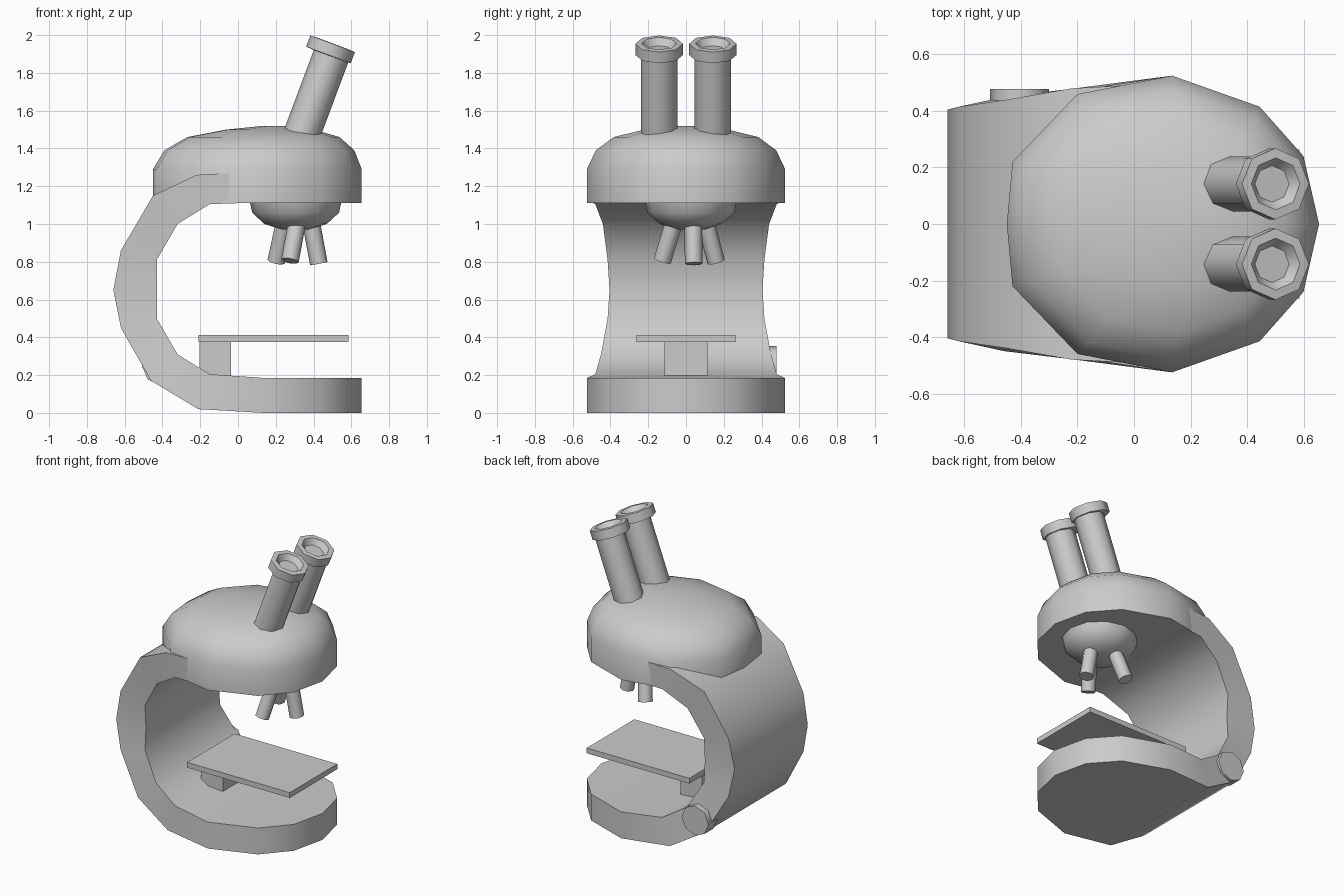
import bpy, bmesh, math
from mathutils import Vector

if "Cube" in bpy.data.objects:
    bpy.data.objects.remove(bpy.data.objects["Cube"])


def loft(name, rings, angle=50):
    """Skin a list of closed rings with equal point counts and cap both ends."""
    bm = bmesh.new()
    loops = [[bm.verts.new(p) for p in ring] for ring in rings]
    n = len(loops[0])
    for a, b in zip(loops, loops[1:]):
        for i in range(n):
            j = (i + 1) % n
            bm.faces.new((a[i], a[j], b[j], b[i]))
    bm.faces.new(loops[0][::-1])
    bm.faces.new(loops[-1])
    bmesh.ops.remove_doubles(bm, verts=bm.verts, dist=0.0005)
    bmesh.ops.recalc_face_normals(bm, faces=bm.faces)
    mesh = bpy.data.meshes.new(name)
    bm.to_mesh(mesh)
    bm.free()
    mesh.shade_smooth()
    mesh.set_sharp_from_angle(angle=math.radians(angle))
    obj = bpy.data.objects.new(name, mesh)
    bpy.context.collection.objects.link(obj)
    return obj


def turned(name, start, direction, profile, sides=8, angle=50):
    """Lathe (radius, distance) pairs around an axis from start."""
    axis = Vector(direction).normalized()
    u = Vector((0, 1, 0))
    if abs(axis.y) > 0.9:
        u = Vector((1, 0, 0))
    u = (u - axis * u.dot(axis)).normalized()
    v = axis.cross(u)
    rings = []
    for r, d in profile:
        c = Vector(start) + axis * d
        rings.append([c + u * r * math.cos(math.tau * i / sides)
                      + v * r * math.sin(math.tau * i / sides)
                      for i in range(sides)])
    return loft(name, rings, angle)


def box(name, x0, x1, y, z0, z1):
    return loft(name, [[(x0, -y, z), (x1, -y, z), (x1, y, z), (x0, y, z)]
                       for z in (z0, z1)], 30)


# Base and C-shaped arm: inner x, z, outer x, z, half width
stations = [
    (0.655, 0.185, 0.655, 0.0, 0.0), (0.60, 0.185, 0.60, 0.0, 0.24),
    (0.445, 0.185, 0.445, 0.0, 0.415), (0.135, 0.185, 0.135, 0.0, 0.525),
    (-0.15, 0.205, -0.21, 0.02, 0.48), (-0.32, 0.31, -0.46, 0.17, 0.45),
    (-0.43, 0.50, -0.62, 0.45, 0.415), (-0.43, 0.65, -0.66, 0.65, 0.405),
    (-0.43, 0.81, -0.62, 0.86, 0.415), (-0.32, 1.00, -0.45, 1.15, 0.44),
    (-0.15, 1.105, -0.22, 1.26, 0.48), (0.135, 1.115, 0.135, 1.28, 0.50)]
loft("base_and_arm", [[(xi, -w, zi), (xi, w, zi), (xo, w, zo), (xo, -w, zo)]
                      for xi, zi, xo, zo, w in stations])

# Domed head
half = [(0.655, 0), (0.60, 0.24), (0.445, 0.415), (0.135, 0.525),
        (-0.20, 0.46), (-0.43, 0.22), (-0.45, 0)]
outline = half + [(x, -y) for x, y in half[-2:0:-1]]
cx = 0.22
head_levels = [(1.11, 1), (1.29, 1), (1.39, 0.91), (1.46, 0.73),
               (1.50, 0.42), (1.52, 0.12)]
loft("head", [[(cx + (x - cx) * s, y * s, z) for x, y in outline]
              for z, s in head_levels])

# Eyepiece tubes with flared, hollowed caps
tilt = (0.35, 0, 0.937)
for side, y in (("left", -0.142), ("right", 0.142)):
    turned(f"eyepiece_tube_{side}", (0.325, y, 1.44), tilt,
           [(0.097, 0), (0.097, 0.50)])
    turned(f"eyepiece_cap_{side}", (0.478, y, 1.893), tilt,
           [(0.09, 0), (0.126, 0.002), (0.126, 0.065), (0.092, 0.067),
            (0.065, 0.03)])

# Rotating nosepiece
turned("nosepiece", (0.305, 0.025, 1.13), (0, 0, -1),
       [(0.245, 0), (0.23, 0.07), (0.165, 0.13), (0.07, 0.16)], 12)

# Three splayed objective lenses
for i, (top, tip) in enumerate([
        ((0.385, 0.038, 1.02), (0.428, 0.041, 0.79)),
        ((0.25, 0.10, 1.02), (0.202, 0.16, 0.80)),
        ((0.315, -0.06, 1.02), (0.275, -0.125, 0.805))]):
    d = Vector(tip) - Vector(top)
    turned(f"objective_{i + 1}", top, d, [(0.047, 0), (0.047, d.length)])

# Specimen stage and its post
box("stage", -0.21, 0.585, 0.263, 0.375, 0.412)
box("stage_post", -0.205, -0.037, 0.115, 0.15, 0.38)

# Focus knob on the back side
turned("focus_knob", (-0.405, 0.38, 0.25), (0, 1, 0),
       [(0.104, 0), (0.104, 0.098)])
